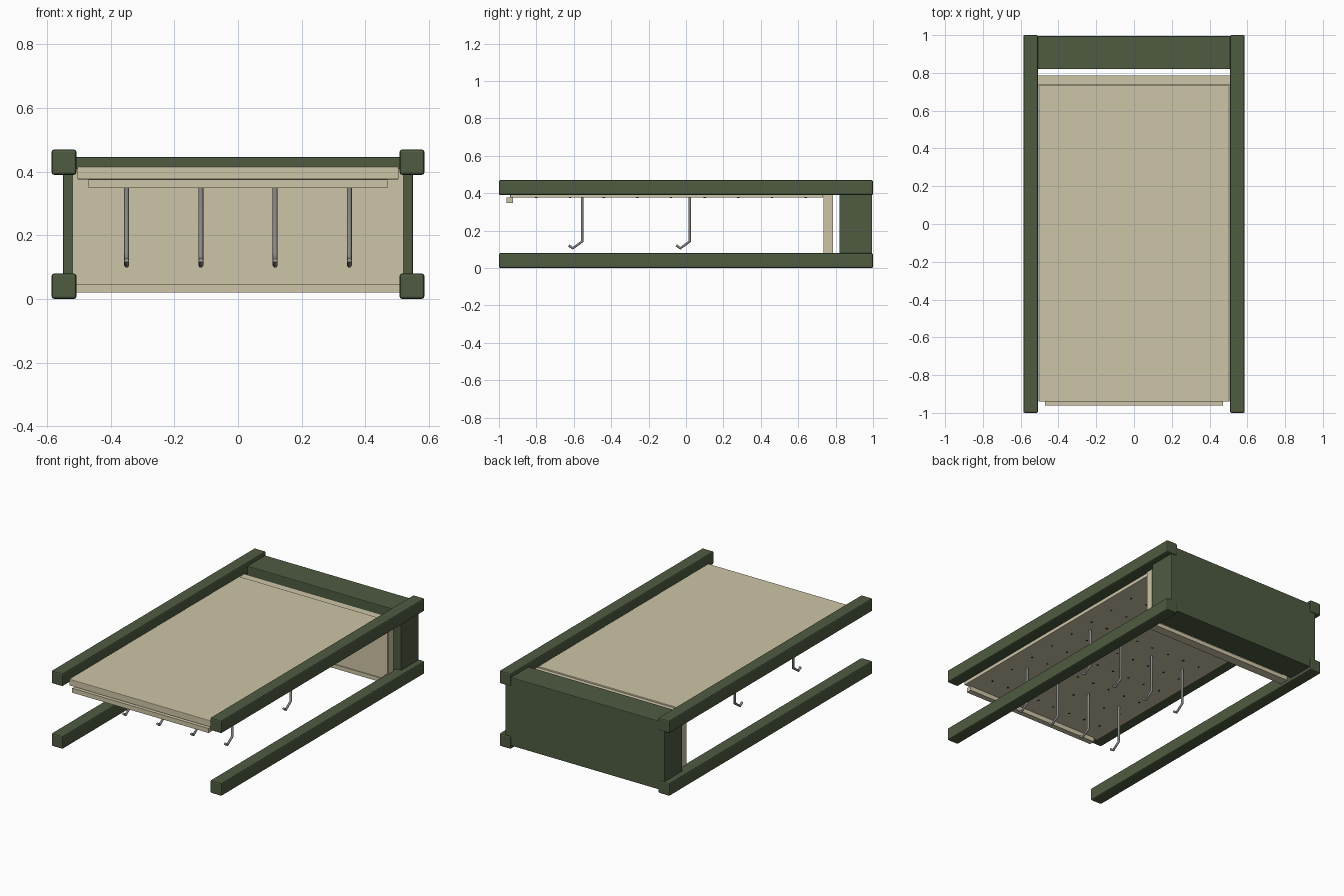
import bpy, bmesh
from mathutils import Vector, Matrix

cube = bpy.data.objects.get("Cube")
if cube:
    bpy.data.objects.remove(cube, do_unlink=True)


def material(name, srgb):
    rgb = [((c / 255 + 0.055) / 1.055) ** 2.4 for c in srgb]
    m = bpy.data.materials.new(name)
    m.use_nodes = True
    m.diffuse_color = (*rgb, 1)
    bsdf = next(n for n in m.node_tree.nodes if n.type == 'BSDF_PRINCIPLED')
    bsdf.inputs["Base Color"].default_value = (*rgb, 1)
    return m


GREEN = material("olive green paint", (78, 91, 65))
TAN = material("pale wood", (206, 197, 167))
GREY = material("grey metal", (138, 139, 134))
DARK = material("dark hole", (35, 32, 28))


def add_object(name, bm, mat):
    mesh = bpy.data.meshes.new(name)
    bm.to_mesh(mesh)
    bm.free()
    mesh.materials.append(mat)
    obj = bpy.data.objects.new(name, mesh)
    bpy.context.collection.objects.link(obj)
    return obj


def box(name, low, high, mat, bevel=0.0):
    low, high = Vector(low), Vector(high)
    bm = bmesh.new()
    place = Matrix.Translation((low + high) / 2) @ Matrix.Diagonal((*(high - low), 1))
    bmesh.ops.create_cube(bm, size=1, matrix=place)
    obj = add_object(name, bm, mat)
    if bevel:
        mod = obj.modifiers.new("soft edges", 'BEVEL')
        mod.width = bevel
        mod.segments = 2
    return obj


# Four long corner rails
for side, s in (("left", 1), ("right", -1)):
    x0, x1 = sorted((s * 0.508, s * 0.586))
    box(f"lower_{side}_rail", (x0, -1, 0), (x1, 1, 0.08), GREEN, 0.008)
    box(f"upper_{side}_rail", (x0, -1, 0.39), (x1, 1, 0.47), GREEN, 0.008)
    # Upright at each end of the back panel
    x0, x1 = sorted((s * 0.48, s * 0.52))
    box(f"back_panel_{side}_post", (x0, 0.738, 0.03), (x1, 0.785, 0.41), TAN)

# Solid block closing the back
box("back_block", (-0.55, 0.82, 0.02), (0.55, 0.995, 0.446), GREEN, 0.004)

# Framed back panel
box("back_panel", (-0.515, 0.735, 0.045), (0.515, 0.775, 0.405), TAN)
box("back_panel_bottom_strip", (-0.51, 0.73, 0.02), (0.51, 0.787, 0.045), TAN)
box("back_panel_top_strip", (-0.505, 0.738, 0.385), (0.505, 0.787, 0.41), TAN)

# Top board with a batten under its front edge
box("top_board", (-0.505, -0.94, 0.376), (0.505, 0.733, 0.416), TAN, 0.003)
box("front_batten", (-0.47, -0.96, 0.348), (0.47, -0.925, 0.376), TAN)

# Peg holes on the underside of the board
bm = bmesh.new()
STEP = 0.1167
for i in range(8):
    for j in range(9):
        spot = Vector(((i - 3.5) * STEP, -0.8 + j * 0.18, 0.3755))
        bmesh.ops.create_cone(bm, cap_ends=True, segments=8, radius1=0.006,
                              radius2=0.006, depth=0.003,
                              matrix=Matrix.Translation(spot))
add_object("peg_holes", bm, DARK)

# Hanging hooks, each a bent round bar
HOOK = ((0, 0.38), (0, 0.142), (-0.05, 0.106), (-0.072, 0.121))
for row, y in (("front", -0.555), ("back", 0.02)):
    for i in range(4):
        curve = bpy.data.curves.new("hook_path", 'CURVE')
        curve.dimensions = '3D'
        curve.bevel_depth = 0.008
        curve.bevel_resolution = 1
        curve.use_fill_caps = True
        path = curve.splines.new('POLY')
        path.points.add(len(HOOK) - 1)
        for point, (dy, z) in zip(path.points, HOOK):
            point.co = ((i - 1.5) * 2 * STEP, y + dy, z, 1)
        curve.materials.append(GREY)
        hook = bpy.data.objects.new(f"{row}_hook_{i + 1}", curve)
        bpy.context.collection.objects.link(hook)
